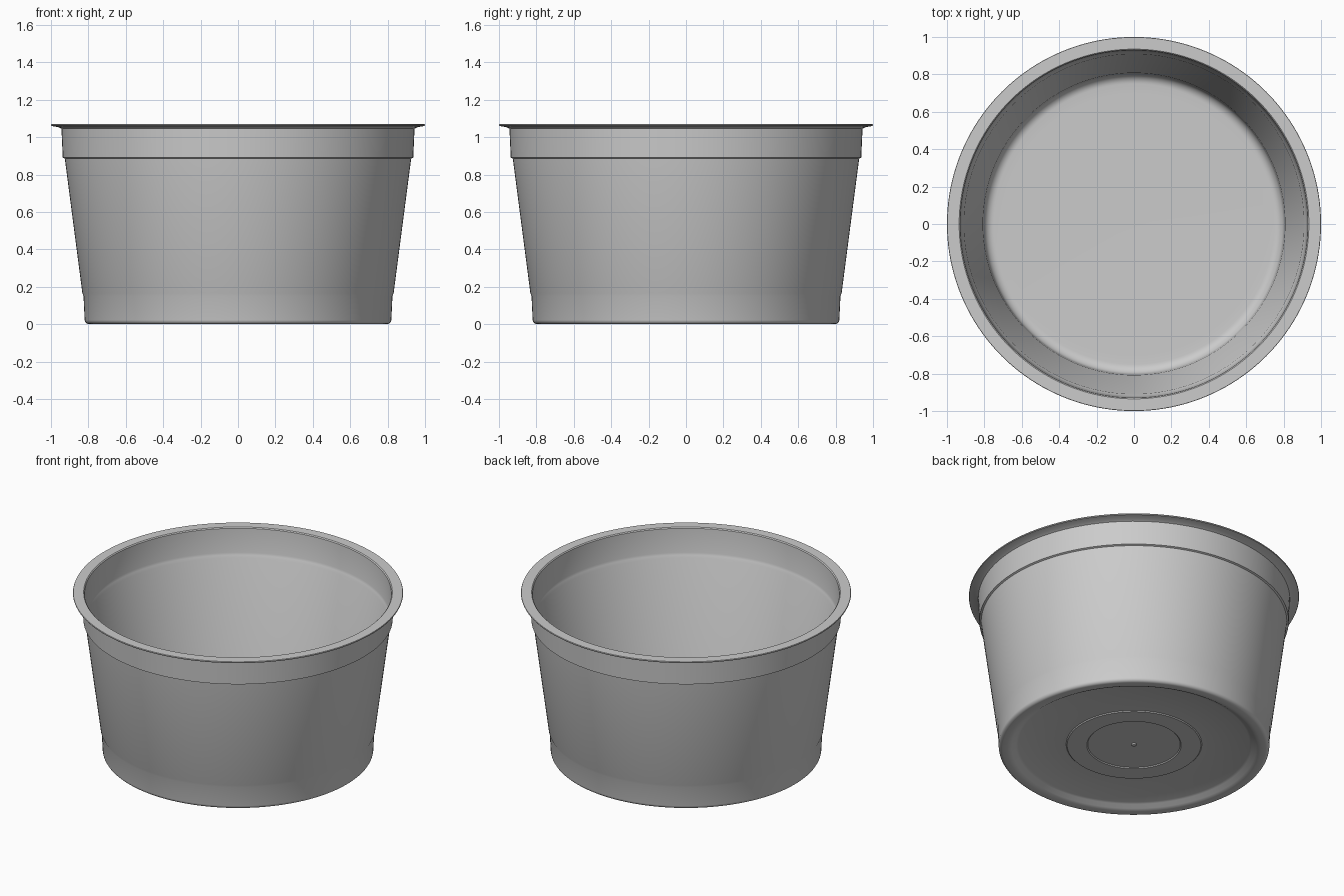
import bpy, bmesh, math

if "Cube" in bpy.data.objects:
    bpy.data.objects.remove(bpy.data.objects["Cube"])

SEGMENTS = 160


def arc(cx, cz, r, a0, a1, n=5):
    """Points of a fillet, angles in degrees."""
    return [(cx + r * math.cos(math.radians(a0 + (a1 - a0) * i / n)),
             cz + r * math.sin(math.radians(a0 + (a1 - a0) * i / n)))
            for i in range(n + 1)]


def lathe(name, profile):
    """Revolve an (r, z) profile around z; points on the axis become poles."""
    bm = bmesh.new()
    rings = []
    for r, z in profile:
        if r < 1e-5:
            rings.append([bm.verts.new((0, 0, z))])
        else:
            rings.append([bm.verts.new((r * math.cos(2 * math.pi * i / SEGMENTS),
                                        r * math.sin(2 * math.pi * i / SEGMENTS), z))
                          for i in range(SEGMENTS)])
    for a, b in zip(rings, rings[1:]):
        for i in range(SEGMENTS):
            j = (i + 1) % SEGMENTS
            if len(a) == 1:
                bm.faces.new((a[0], b[j], b[i]))
            elif len(b) == 1:
                bm.faces.new((a[i], a[j], b[0]))
            else:
                bm.faces.new((a[i], a[j], b[j], b[i]))
    bmesh.ops.recalc_face_normals(bm, faces=bm.faces)
    mesh = bpy.data.meshes.new(name)
    bm.to_mesh(mesh)
    bm.free()
    obj = bpy.data.objects.new(name, mesh)
    bpy.context.collection.objects.link(obj)
    bpy.ops.object.select_all(action='DESELECT')
    obj.select_set(True)
    bpy.context.view_layer.objects.active = obj
    bpy.ops.object.shade_smooth_by_angle(angle=math.radians(30))
    return obj


# Underside: moulding nub, raised ring step, recessed base, foot ring
underside = [(0, 0.022), (0.013, 0.022), (0.016, 0.03), (0.28, 0.03),
             (0.286, 0.024), (0.405, 0.024), (0.411, 0.03), (0.70, 0.03),
             (0.715, 0.024), (0.74, 0.008), (0.755, 0.002), (0.77, 0.0)]

# Outside wall: foot fillet, lower band, tapered body, upper band
outside = arc(0.796, 0.024, 0.024, -90, -5) + [
    (0.826, 0.15), (0.832, 0.165), (0.926, 0.885), (0.937, 0.89),
    (0.944, 1.045)]

# Flat flange around the mouth
rim = [(0.96, 1.053), (0.998, 1.06), (1.0, 1.064), (0.998, 1.069), (0.935, 1.069)]

# Inside wall down to the filleted floor
inside = [(0.929, 1.063), (0.921, 0.905), (0.917, 0.89), (0.909, 0.875),
          (0.814, 0.165), (0.808, 0.15)] + arc(0.75, 0.10, 0.053, 0, -90, 8) + [
    (0.70, 0.046), (0.10, 0.046), (0, 0.044)]

lathe("tapered_tub", underside + outside + rim + inside)
